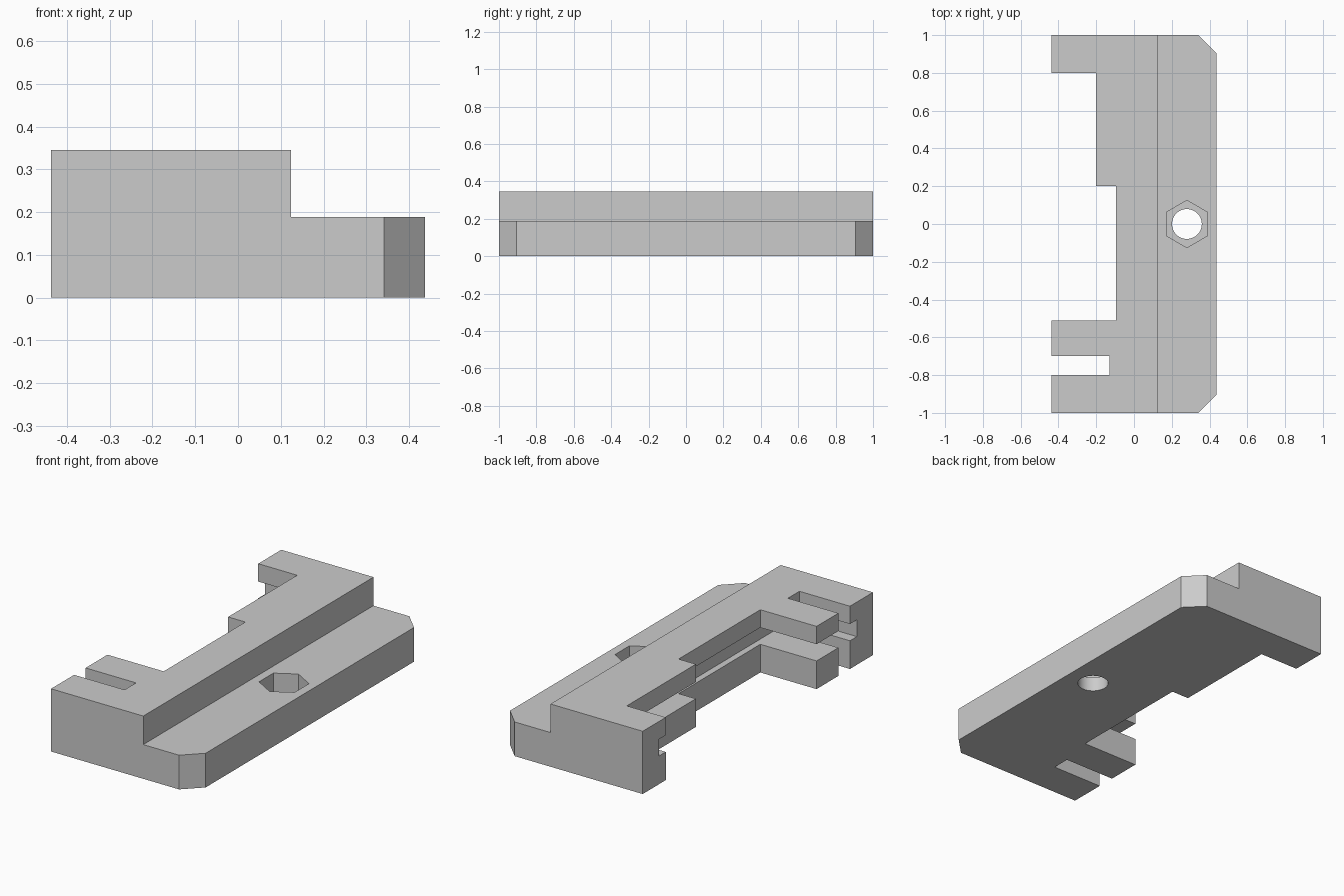
import bpy, bmesh
from math import cos, sin, tau

if "Cube" in bpy.data.objects:
    bpy.data.objects.remove(bpy.data.objects["Cube"])

GREY = (0.6, 0.6, 0.6, 1)
grey = bpy.data.materials.new("light_grey")
grey.use_nodes = True
grey.diffuse_color = GREY
grey.node_tree.nodes["Principled BSDF"].inputs["Base Color"].default_value = GREY


def prism(name, outline, z0, z1):
    """Extrude a counter-clockwise outline from z0 to z1."""
    bm = bmesh.new()
    base = bm.faces.new([bm.verts.new((x, y, z0)) for x, y in outline])
    top = bmesh.ops.extrude_face_region(bm, geom=[base])["geom"]
    verts = [v for v in top if isinstance(v, bmesh.types.BMVert)]
    bmesh.ops.translate(bm, vec=(0, 0, z1 - z0), verts=verts)
    bmesh.ops.recalc_face_normals(bm, faces=bm.faces)
    mesh = bpy.data.meshes.new(name)
    bm.to_mesh(mesh)
    bm.free()
    mesh.materials.append(grey)
    obj = bpy.data.objects.new(name, mesh)
    bpy.context.collection.objects.link(obj)
    return obj


def rectangle(x0, x1, y0, y1):
    return [(x0, y0), (x1, y0), (x1, y1), (x0, y1)]


def polygon(radius, sides, x, start=0.0):
    return [(x + radius * cos(start + tau * i / sides),
             radius * sin(start + tau * i / sides)) for i in range(sides)]


# Bracket body: chamfered right edge, arms and notches on the left edge
left, right = -0.437, 0.437
body = prism("bracket_body", [
    (left, -1), (0.342, -1), (right, -0.905), (right, 0.905), (0.342, 1),
    (left, 1), (left, 0.8), (-0.2, 0.8), (-0.2, 0.2), (-0.095, 0.2),
    (-0.095, -0.51), (left, -0.51), (left, -0.7), (-0.13, -0.7),
    (-0.13, -0.8), (left, -0.8)], 0, 0.345)

# Step, board slot, nut recess and bolt hole
cutters = [
    prism("step_cutter", rectangle(0.124, 1, -2, 2), 0.188, 1),
    prism("slot_cutter", rectangle(-1, -0.06, -0.86, 0.86), 0.155, 0.247),
    prism("nut_cutter", polygon(0.125, 6, 0.28, tau / 4), 0.08, 0.5),
    prism("hole_cutter", polygon(0.079, 48, 0.28), -0.5, 0.5),
]

bpy.context.view_layer.objects.active = body
for cutter in cutters:
    cut = body.modifiers.new(cutter.name, "BOOLEAN")
    cut.operation = "DIFFERENCE"
    cut.solver = "EXACT"
    cut.object = cutter
    bpy.ops.object.modifier_apply(modifier=cut.name)
    bpy.data.objects.remove(cutter)

# Smooth hole wall, flat elsewhere
bpy.ops.object.select_all(action="DESELECT")
body.select_set(True)
bpy.ops.object.shade_smooth_by_angle(angle=0.5)
